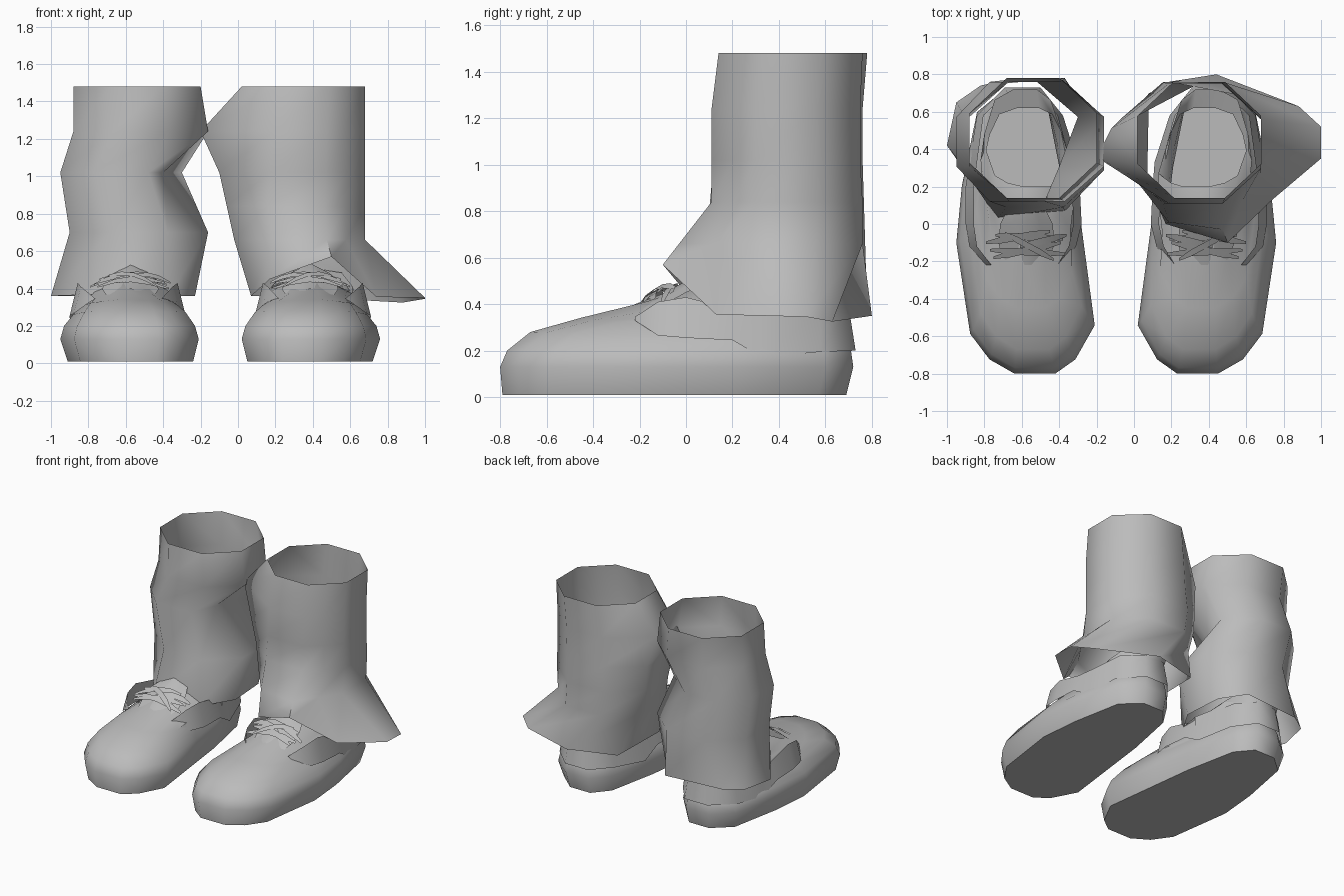
import bpy, bmesh, math
from mathutils import Vector

if "Cube" in bpy.data.objects:
    bpy.data.objects.remove(bpy.data.objects["Cube"])

grey = bpy.data.materials.new("plain grey")
grey.diffuse_color = (0.5, 0.5, 0.5, 1)
grey.use_nodes = True
grey.node_tree.nodes["Principled BSDF"].inputs["Base Color"].default_value = grey.diffuse_color


def build(name, verts, faces, angle=50):
    me = bpy.data.meshes.new(name)
    me.from_pydata(verts, [], faces)
    bm = bmesh.new()
    bm.from_mesh(me)
    bmesh.ops.recalc_face_normals(bm, faces=bm.faces)
    bm.to_mesh(me)
    bm.free()
    me.materials.append(grey)
    ob = bpy.data.objects.new(name, me)
    bpy.context.collection.objects.link(ob)
    bpy.ops.object.select_all(action='DESELECT')
    ob.select_set(True)
    bpy.context.view_layer.objects.active = ob
    bpy.ops.object.shade_smooth_by_angle(angle=math.radians(angle))
    return ob


def loft(name, rings, closed=True, cap=False, angle=50):
    n = len(rings[0])
    verts = [v for r in rings for v in r]
    faces = []
    for k in range(len(rings) - 1):
        for i in range(n if closed else n - 1):
            j = (i + 1) % n
            faces.append((k*n + i, k*n + j, (k+1)*n + j, (k+1)*n + i))
    if cap:
        faces.append(tuple(range(n)))
    return build(name, verts, faces, angle)


# foot outline: u across, v from heel (0) to toe (1)
OUTLINE = [(-.43, 1), (.16, 1), (.52, .95), (.8, .86), (1, .54), (.92, .34), (.7, .08), (.3, 0),
           (-.2, 0), (-.5, .08), (-.73, .34), (-.84, .54), (-1, .83), (-.72, .95)]

# shoe rings: x0, x1, front y, back y, front z, back z, drop at the sides
SHOE = [(.05, .72, -.79, .69, .01, .01, 0), (.02, .76, -.80, .72, .13, .13, 0),
        (.04, .74, -.77, .71, .20, .20, 0), (.09, .69, -.67, .70, .28, .24, 0),
        (.14, .65, -.45, .69, .345, .30, .02), (.15, .62, -.19, .70, .42, .40, .09),
        (.13, .63, .02, .72, .49, .50, .13), (.13, .60, .20, .62, .47, .46, .08),
        (.13, .61, .19, .64, .30, .30, 0)]

# heel and side panel: x, y, top z, bottom z
PANEL = [(.60, -.22, .345, .33), (.69, -.12, .41, .265), (.71, .0, .43, .255), (.71, .20, .38, .245),
         (.69, .33, .38, .17), (.65, .58, .39, .195), (.50, .73, .39, .20), (.31, .73, .39, .20),
         (.19, .58, .39, .195), (.11, .33, .38, .17), (.10, .20, .38, .245), (.09, .0, .43, .255),
         (.12, -.12, .41, .265), (.19, -.22, .345, .33)]

# lace strips: start and end points
LACES = [((.18, -.16, .40), (.58, -.14, .42)), ((.20, -.10, .43), (.56, -.18, .41)),
         ((.19, -.08, .42), (.55, -.06, .45)), ((.26, -.04, .47), (.60, -.10, .41)),
         ((.24, -.19, .41), (.50, -.05, .47)), ((.17, -.06, .43), (.42, -.12, .45))]


def shoe(side, place):
    rings = []
    for x0, x1, yf, yb, zf, zb, drop in SHOE:
        c, h = (x0 + x1) / 2, (x1 - x0) / 2
        rings.append([place(c + u*h, yb + (yf - yb)*v, zb + (zf - zb)*v - drop*abs(u)*min(1, 2*v))
                      for u, v in OUTLINE])
    loft(side + "_shoe", rings, cap=True)

    # overlapping side panel, leaning in at the top
    top = [place(.4 + (x - .4)*.86, y if y < .6 else y - .03, zt) for x, y, zt, zb in PANEL]
    low = [place(x, y, zb) for x, y, zt, zb in PANEL]
    loft(side + "_heel_panel", [low, top], closed=False)

    # tongue
    rows = [(-.22, .40, .12), (-.10, .445, .15), (.0, .50, .14), (.08, .535, .10)]
    loft(side + "_tongue", [[place(.385 + s*w, y, z - .05*abs(s)) for s in (-1, -.5, 0, .5, 1)]
                            for y, z, w in rows], closed=False)

    # laces: thin strips arched over the tongue
    for i, (a, b) in enumerate(LACES):
        a, b = Vector(a), Vector(b)
        lows, highs = [], []
        for k in range(5):
            t = k / 4
            p = a.lerp(b, t) + Vector((0, 0, .035 * math.sin(math.pi * t)))
            w = .018 * (1 if k in (1, 2, 3) else .4)
            lows.append(place(p.x, p.y - w, p.z - w*.6))
            highs.append(place(p.x, p.y + w, p.z + w*.6))
        loft(f"{side}_lace_{i + 1}", [lows, highs], closed=False)


def octagon(x0, x1, y0, y1, z, moves={}):
    s = math.cos(math.pi / 8)
    pts = []
    for i in range(8):
        a = math.radians(247.5 + 45*i)
        p = Vector(((x0+x1)/2 + (x1-x0)/2*math.cos(a)/s, (y0+y1)/2 + (y1-y0)/2*math.sin(a)/s, z))
        pts.append(p + Vector(moves.get(i, (0, 0, 0))))
    return pts


def with_front_corner(ring):
    """Adds a ninth point between the front and the outer side."""
    return ring[:2] + [(ring[1] + ring[2]) / 2] + ring[2:]


shoe("right", lambda x, y, z: (x, y, z))
shoe("left", lambda x, y, z: (-.19 - x, y, z))

# right trouser leg, flared at the outer hem and pinched at the inner knee
upper = [octagon(-.02, .68, .07, .76, .66, {0: (0, -.06, 0), 1: (0, -.10, 0)}),
         octagon(-.06, .68, .11, .76, .84),
         octagon(-.04, .68, .11, .75, 1.02, {7: (-.06, 0, 0), 6: (-.03, 0, 0)}),
         octagon(-.02, .68, .11, .75, 1.24, {7: (-.18, .06, 0), 6: (-.10, -.05, 0)}),
         octagon(.02, .68, .14, .76, 1.48)]
hem = [(.17, .0, .45), (.50, -.10, .57), (.74, .13, .355), (1, .35, .35), (1, .52, .345),
       (.88, .63, .325), (.44, .80, .35), (.08, .70, .36), (.07, .22, .36)]
loft("right_trouser_leg", [hem] + [with_front_corner(r) for r in upper], angle=70)

# left trouser leg, creased at the inner knee
loft("left_trouser_leg", [
    [(-.73, .03, .37), (-.37, .07, .36), (-.23, .30, .36), (-.25, .60, .36),
     (-.37, .78, .36), (-.82, .74, .36), (-.95, .65, .36), (-1, .42, .36)],
    octagon(-.90, -.16, .09, .77, .70),
    octagon(-.95, -.34, .12, .76, 1.02, {1: (.04, 0, 0), 2: (-.06, 0, 0), 3: (.04, 0, 0)}),
    octagon(-.88, -.16, .12, .76, 1.24),
    octagon(-.88, -.20, .14, .78, 1.48)], angle=70)
